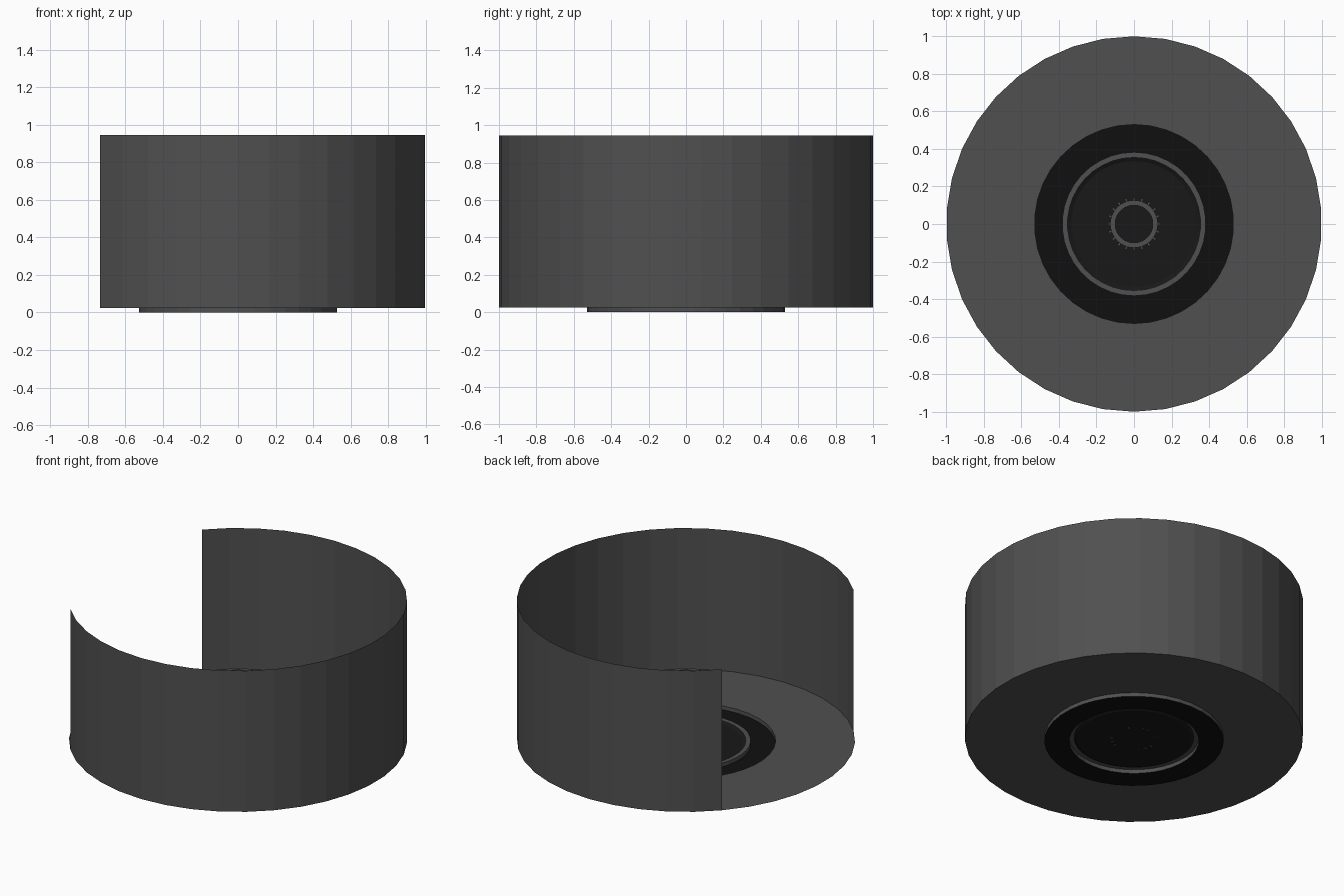
import bpy, bmesh
from math import cos, sin, pi

if "Cube" in bpy.data.objects:
    bpy.data.objects.remove(bpy.data.objects["Cube"])

SIDES = 38


def material(name, v):
    m = bpy.data.materials.new(name)
    m.diffuse_color = (v, v, v, 1)
    m.use_nodes = True
    m.node_tree.nodes["Principled BSDF"].inputs["Base Color"].default_value = m.diffuse_color
    return m


GREY = material("charcoal", 0.08)
BLACK = material("black", 0.005)
DARK = material("near_black", 0.009)


def finish(name, bm, mat):
    mesh = bpy.data.meshes.new(name)
    bm.to_mesh(mesh)
    bm.free()
    mesh.materials.append(mat)
    ob = bpy.data.objects.new(name, mesh)
    bpy.context.collection.objects.link(ob)
    return ob


def lathe(name, profile, mat, first=0, count=SIDES):
    """Revolve (radius, z) points; first/count choose the facets, starting at +y."""
    bm = bmesh.new()
    rings = []
    for i in range(SIDES):
        a = pi / 2 + 2 * pi * i / SIDES
        rings.append([bm.verts.new((r * cos(a), r * sin(a), z)) for r, z in profile])
    for i in range(first, first + count):
        p, q = rings[i % SIDES], rings[(i + 1) % SIDES]
        for k in range(len(profile) - 1):
            bm.faces.new((p[k], q[k], q[k + 1], p[k + 1]))
    bmesh.ops.remove_doubles(bm, verts=bm.verts[:], dist=1e-5)
    loose = [v for v in bm.verts if not v.link_faces]
    bmesh.ops.delete(bm, geom=loose, context='VERTS')
    return finish(name, bm, mat)


# Thin outer wall, open for nine facets on the -x side
lathe("outer_wall", [(1, 0.025), (1, 0.945)], GREY, first=14, count=29)

# Floor plate with its short step down to the foot
lathe("floor_plate", [(1, 0.025), (0.53, 0.025), (0.53, 0)], GREY)
lathe("foot_ring", [(0.53, 0), (0.383, 0)], BLACK)

# Raised lip around the central recess
lathe("recess_lip", [(0.383, 0), (0.383, 0.025), (0.357, 0.025)], GREY)
lathe("centre_disc", [(0.357, 0.025), (0.335, 0.015), (0.0001, 0.015)], DARK)

# Hollow central spindle
lathe("spindle", [(0.127, 0.015), (0.127, 0.44), (0.1, 0.44), (0.1, 0.015)], GREY)

# Small ribs round the spindle base
bm = bmesh.new()
for i in range(20):
    a = 2 * pi * i / 20
    part = bmesh.ops.create_cube(bm, size=1)["verts"]
    for v in part:
        x, y, z = 0.133 + v.co.x * 0.018, v.co.y * 0.012, 0.065 + v.co.z * 0.1
        v.co = (x * cos(a) - y * sin(a), x * sin(a) + y * cos(a), z)
finish("spindle_ribs", bm, GREY)
